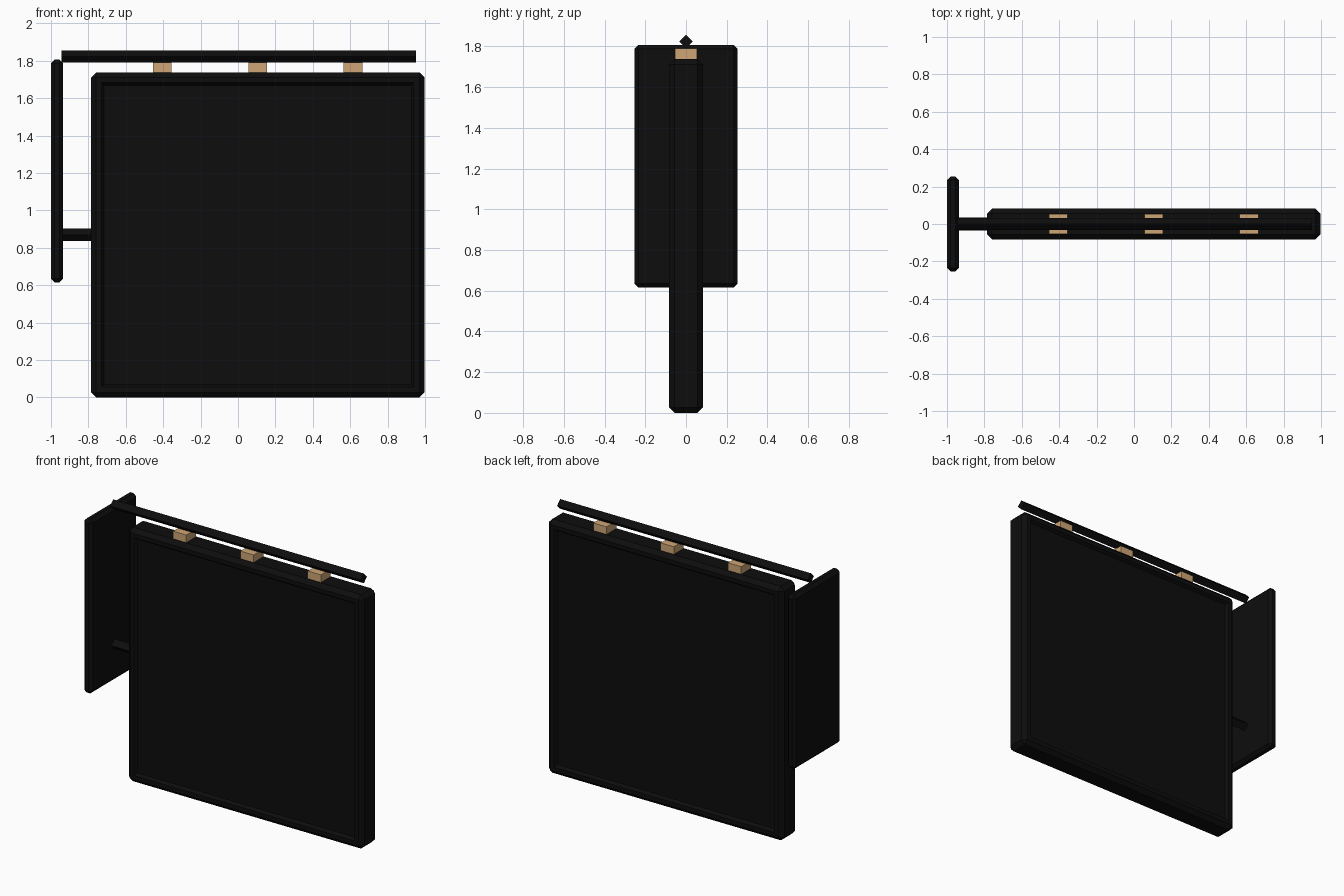
import bpy, bmesh, math
from mathutils import Matrix, Vector

if "Cube" in bpy.data.objects:
    bpy.data.objects.remove(bpy.data.objects["Cube"])


def material(name, rgb):
    m = bpy.data.materials.new(name)
    m.diffuse_color = (*rgb, 1)
    m.use_nodes = True
    m.node_tree.nodes["Principled BSDF"].inputs["Base Color"].default_value = m.diffuse_color
    return m


BLACK = material("matte black", (0.004, 0.004, 0.004))
TAN = material("tan wood", (0.62, 0.38, 0.18))


def finish(bm, name, mat):
    bmesh.ops.recalc_face_normals(bm, faces=bm.faces[:])
    me = bpy.data.meshes.new(name)
    bm.to_mesh(me)
    bm.free()
    me.materials.append(mat)
    ob = bpy.data.objects.new(name, me)
    bpy.context.collection.objects.link(ob)
    return ob


def box(name, lo, hi, mat, chamfer=0, recessed=False):
    lo, hi = Vector(lo), Vector(hi)
    bm = bmesh.new()
    bmesh.ops.create_cube(bm, size=1, matrix=Matrix.Translation((lo + hi) / 2)
                          @ Matrix.Diagonal((*(hi - lo), 1)))
    if chamfer:
        bmesh.ops.bevel(bm, geom=bm.edges[:], offset=chamfer, segments=1,
                        profile=0.5, affect='EDGES')
    if recessed:
        # sunken display face on front and back, framed by a raised border
        bm.normal_update()
        faces = [f for f in bm.faces if abs(f.normal.y) > 0.99]
        bmesh.ops.inset_region(bm, faces=faces, thickness=0.04)
        bmesh.ops.inset_region(bm, faces=faces, thickness=0.02, depth=-0.02)
    return finish(bm, name, mat)


def rod(name, x0, x1, z, r):
    # four-sided bar along x, standing on its edge
    bm = bmesh.new()
    bmesh.ops.create_cone(bm, cap_ends=True, segments=4, radius1=r, radius2=r,
                          depth=x1 - x0,
                          matrix=Matrix.Translation(((x0 + x1) / 2, 0, z))
                          @ Matrix.Rotation(math.pi / 2, 4, 'Y'))
    # snap the corners straight up, down and sideways
    for v in bm.verts:
        y, h = v.co.y, v.co.z - z
        if min(abs(y), abs(h)) > r * 0.5:
            v.co.y, v.co.z = (y - h) * math.sqrt(0.5), z + (y + h) * math.sqrt(0.5)
    return finish(bm, name, BLACK)


# Main panel with recessed faces
box("main_panel", (-0.785, -0.083, 0), (0.997, 0.083, 1.738), BLACK, 0.027, True)

# Side board and its connecting arm
box("side_board", (-1, -0.254, 0.615), (-0.935, 0.254, 1.807), BLACK, 0.02)
rod("side_arm", -0.95, -0.77, 0.87, 0.034)

# Top rail and spacer blocks
rod("top_rail", -0.945, 0.953, 1.823, 0.033)
for i, x in enumerate((-0.405, 0.105, 0.615)):
    box(f"spacer_block_{i + 1}", (x - 0.05, -0.053, 1.735),
        (x + 0.05, 0.053, 1.79), TAN)
